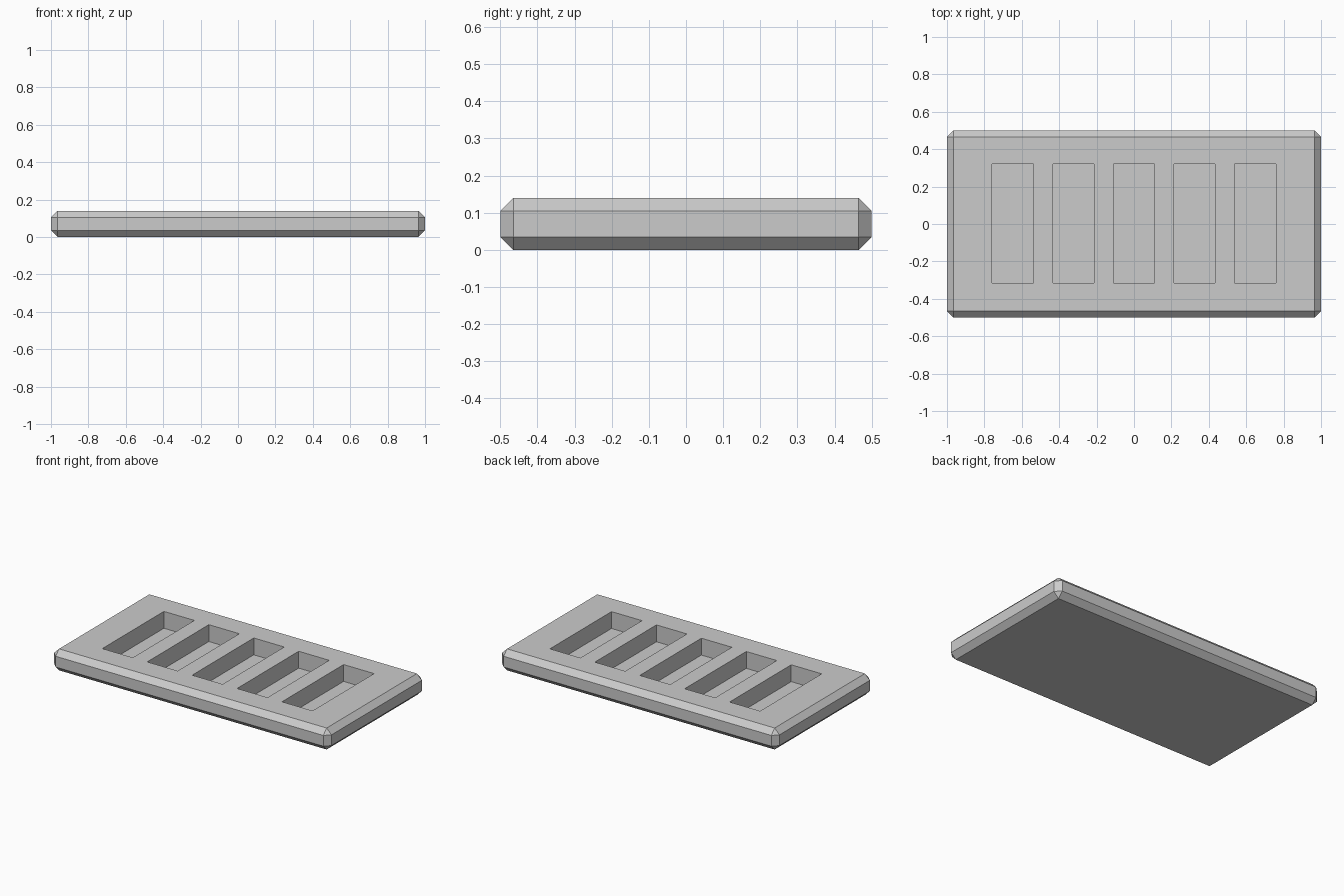
import bpy

if "Cube" in bpy.data.objects:
    bpy.data.objects.remove(bpy.data.objects["Cube"])

L, W, H = 2.0, 1.0, 0.14      # plate size
DEPTH = 0.11                  # pocket depth


def box(name, size, centre):
    bpy.ops.mesh.primitive_cube_add(size=1, location=centre)
    ob = bpy.context.object
    ob.name = name
    ob.scale = size
    bpy.ops.object.transform_apply(location=True, rotation=False, scale=True)
    return ob


# Chamfered plate
plate = box("slotted_plate", (L, W, H), (0, 0, H / 2))
bevel = plate.modifiers.new("chamfer", 'BEVEL')
bevel.width = 0.035
bevel.segments = 1

# Row of five rectangular pockets cut into the top
for i in range(5):
    x = (i - 2) * 0.324
    cutter = box(f"pocket_cutter_{i + 1}", (0.22, 0.635, 2 * DEPTH), (x, 0.002, H))
    cutter.hide_render = True
    cutter.display_type = 'WIRE'
    cut = plate.modifiers.new(f"pocket_{i + 1}", 'BOOLEAN')
    cut.operation = 'DIFFERENCE'
    cut.solver = 'EXACT'
    cut.object = cutter
